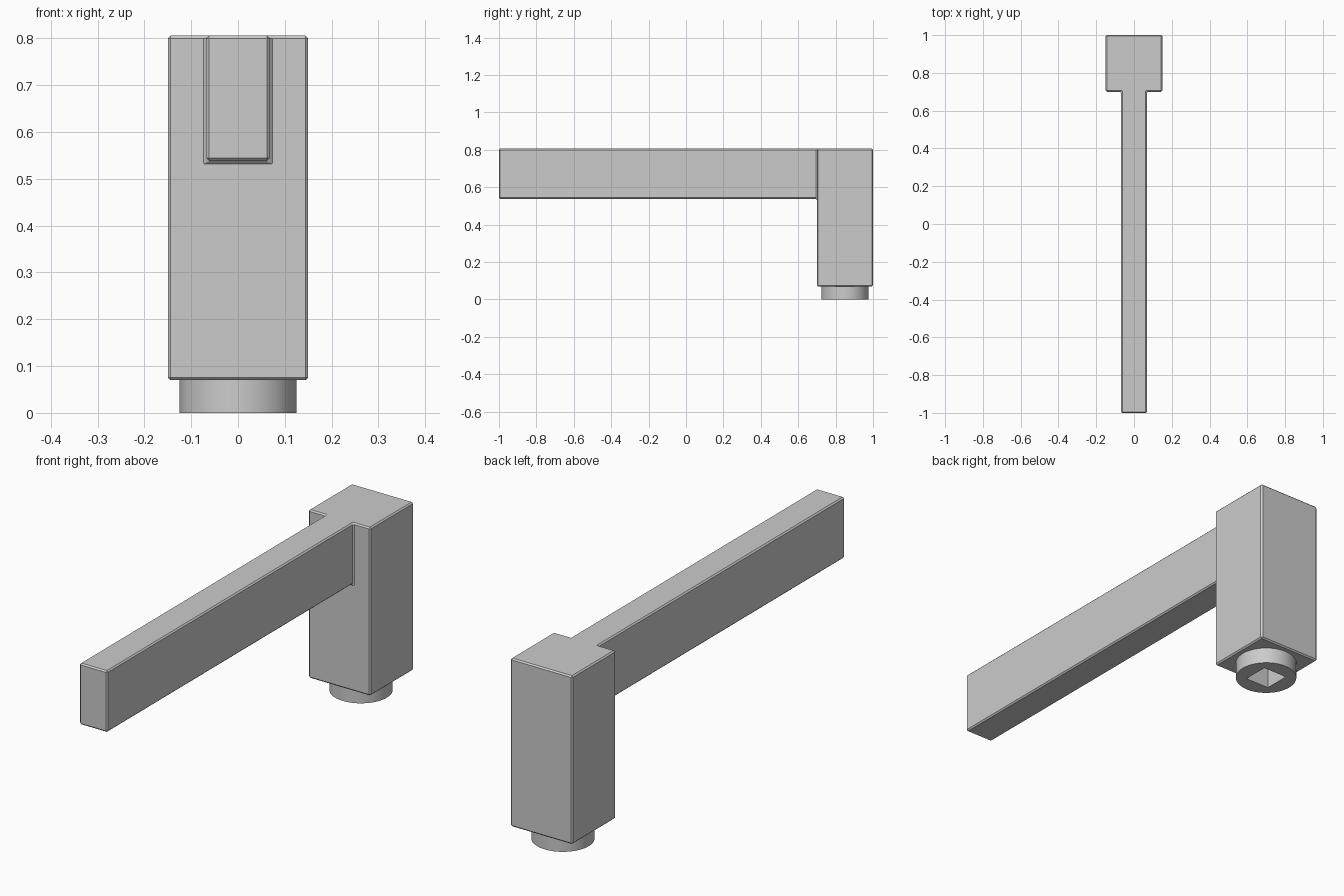
import bpy, bmesh, math

if "Cube" in bpy.data.objects:
    bpy.data.objects.remove(bpy.data.objects["Cube"])

TOP, ARM_BOTTOM, POST_BOTTOM = 0.806, 0.538, 0.07
HALF_POST, HALF_ARM, BEVEL = 0.15, 0.0675, 0.006
POST_FRONT, POST_BACK, ARM_TIP = 0.70, 1.0, -1.0
CENTRE_Y = (POST_FRONT + POST_BACK) / 2


def extrude(bm, faces, dz):
    """Extrude faces along z and return the new cap faces."""
    geom = bmesh.ops.extrude_face_region(bm, geom=faces)["geom"]
    verts = [g for g in geom if isinstance(g, bmesh.types.BMVert)]
    bmesh.ops.translate(bm, verts=verts, vec=(0, 0, dz))
    return [g for g in geom if isinstance(g, bmesh.types.BMFace)]


# Handle: arm and square post as one bevelled body
bm = bmesh.new()
p, a = HALF_POST, HALF_ARM
outline = [(-a, POST_FRONT), (a, POST_FRONT), (p, POST_FRONT),
           (p, POST_BACK), (-p, POST_BACK), (-p, POST_FRONT)]
head = [bm.verts.new((x, y, TOP)) for x, y in outline]
tip = [bm.verts.new((x, ARM_TIP, TOP)) for x in (-a, a)]
top_faces = [bm.faces.new(head), bm.faces.new((tip[0], tip[1], head[1], head[0]))]
caps = extrude(bm, top_faces, ARM_BOTTOM - TOP)
post_cap = max(caps, key=lambda f: f.calc_center_median().y)
old = [post_cap]
extrude(bm, old, POST_BOTTOM - ARM_BOTTOM)
# drop any face left inside the body where the post was pulled down
inner = [f for f in bm.faces
         if all(abs(v.co.z - ARM_BOTTOM) < 1e-5 and v.co.y > POST_FRONT - 1e-5
                for v in f.verts)]
bmesh.ops.delete(bm, geom=inner, context='FACES_ONLY')
bmesh.ops.recalc_face_normals(bm, faces=bm.faces[:])
bmesh.ops.dissolve_limit(bm, angle_limit=math.radians(1),
                         verts=bm.verts[:], edges=bm.edges[:])
bmesh.ops.bevel(bm, geom=bm.edges[:], offset=BEVEL, segments=1,
                affect='EDGES', profile=0.5)
bmesh.ops.recalc_face_normals(bm, faces=bm.faces[:])
mesh = bpy.data.meshes.new("lever_handle")
bm.to_mesh(mesh)
bm.free()
handle = bpy.data.objects.new("lever_handle", mesh)
bpy.context.collection.objects.link(handle)

# Round collar under the post
bpy.ops.mesh.primitive_cylinder_add(vertices=64, radius=0.125, depth=POST_BOTTOM + 0.002,
                                    location=(0, CENTRE_Y, (POST_BOTTOM + 0.002) / 2))
collar = bpy.context.object
collar.name = "collar"

# Square spindle socket cut through the collar into the post
bpy.ops.mesh.primitive_cube_add(size=1, location=(0, CENTRE_Y, 0.1))
cutter = bpy.context.object
cutter.name = "socket_cutter"
cutter.scale = (0.115, 0.115, 0.4)
cutter.hide_render = True
for part in (handle, collar):
    mod = part.modifiers.new("socket", 'BOOLEAN')
    mod.operation, mod.solver, mod.object = 'DIFFERENCE', 'EXACT', cutter
    bpy.ops.object.select_all(action='DESELECT')
    part.select_set(True)
    bpy.context.view_layer.objects.active = part
    bpy.ops.object.modifier_apply(modifier=mod.name)
bpy.data.objects.remove(cutter)

# Smooth only the round wall of the collar
bpy.ops.object.shade_smooth_by_angle(angle=math.radians(30))
